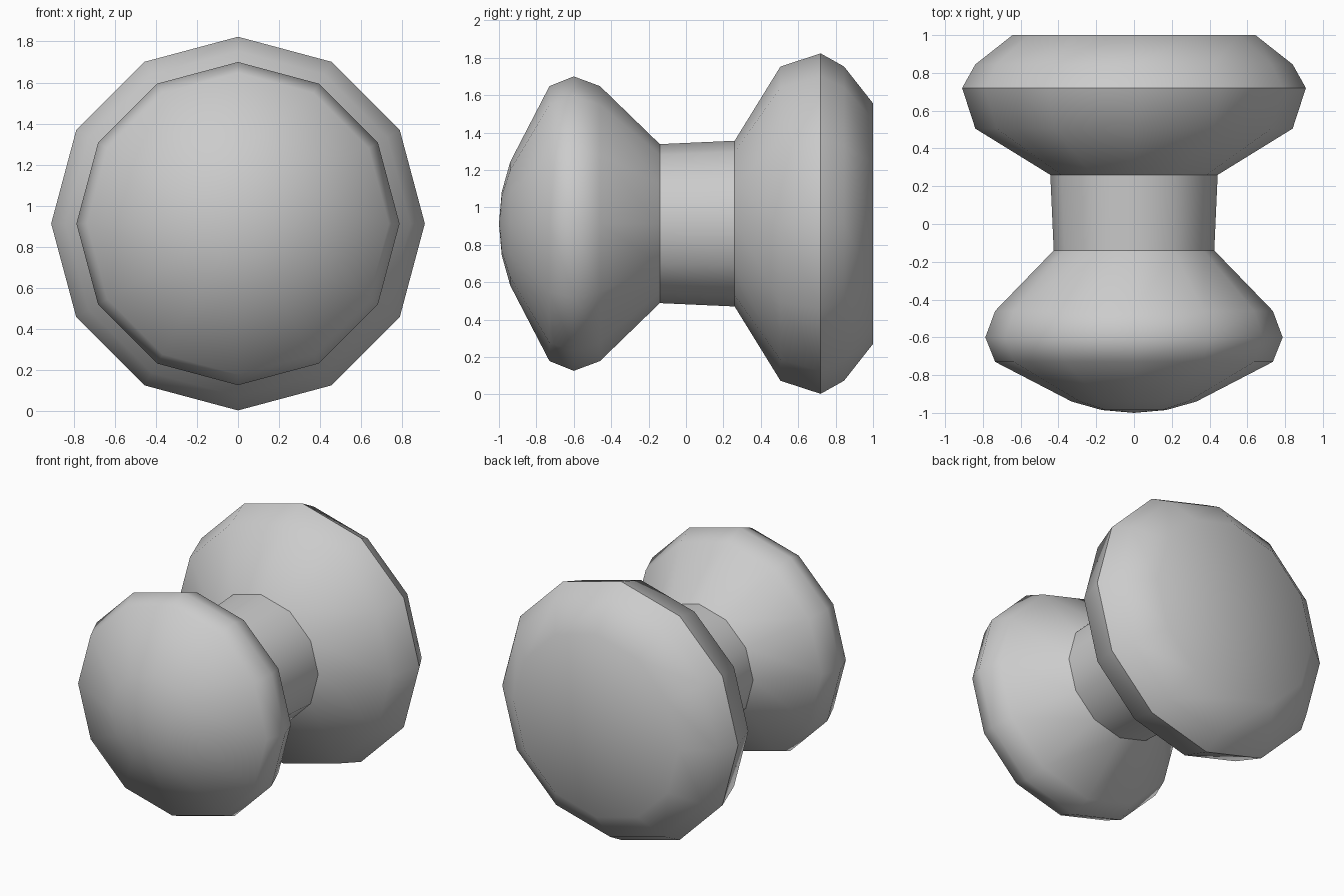
import bpy
import bmesh
import math
from mathutils import Matrix, Vector

SIDES = 12
CENTRE_Z = 0.913

if "Cube" in bpy.data.objects:
    bpy.data.objects.remove(bpy.data.objects["Cube"], do_unlink=True)

grey = bpy.data.materials.new("plain grey")
grey.use_nodes = True
colour = (0.6, 0.6, 0.6, 1)
grey.diffuse_color = colour
grey.node_tree.nodes["Principled BSDF"].inputs["Base Color"].default_value = colour


def turned_part(name, profile):
    """Turn a profile of (y, radius) points about the front-to-back axis."""
    bm = bmesh.new()
    points = [bm.verts.new((0, y, r)) for y, r in profile]
    edges = [bm.edges.new(pair) for pair in zip(points, points[1:])]
    bmesh.ops.spin(bm, geom=points + edges, cent=(0, 0, 0), axis=(0, 1, 0),
                   angle=math.tau, steps=SIDES)
    bmesh.ops.remove_doubles(bm, verts=bm.verts, dist=0.0005)
    bmesh.ops.recalc_face_normals(bm, faces=bm.faces)
    # Open tubes have no inside, so turn them to face away from the axis
    if sum(f.normal.dot(f.calc_center_median() * Vector((1, 0, 1))) for f in bm.faces) < 0:
        bmesh.ops.reverse_faces(bm, faces=bm.faces)
    bm.transform(Matrix.Translation((0, 0, CENTRE_Z)))
    mesh = bpy.data.meshes.new(name)
    bm.to_mesh(mesh)
    bm.free()
    mesh.materials.append(grey)
    obj = bpy.data.objects.new(name, mesh)
    bpy.context.collection.objects.link(obj)
    bpy.ops.object.select_all(action="DESELECT")
    obj.select_set(True)
    bpy.context.view_layer.objects.active = obj
    bpy.ops.object.shade_smooth_by_angle(angle=math.radians(42))


# Domed front knob
turned_part("front_knob", [(-1, 0), (-0.985, 0.17), (-0.94, 0.33), (-0.73, 0.735),
                           (-0.6, 0.787), (-0.46, 0.735), (-0.14, 0.425)])
# Slightly flared neck
turned_part("neck", [(-0.14, 0.425), (0.26, 0.443)])
# Wider rear knob with a flat back
turned_part("rear_knob", [(0.26, 0.443), (0.505, 0.84), (0.72, 0.91),
                          (0.845, 0.84), (1, 0.643), (1, 0)])
